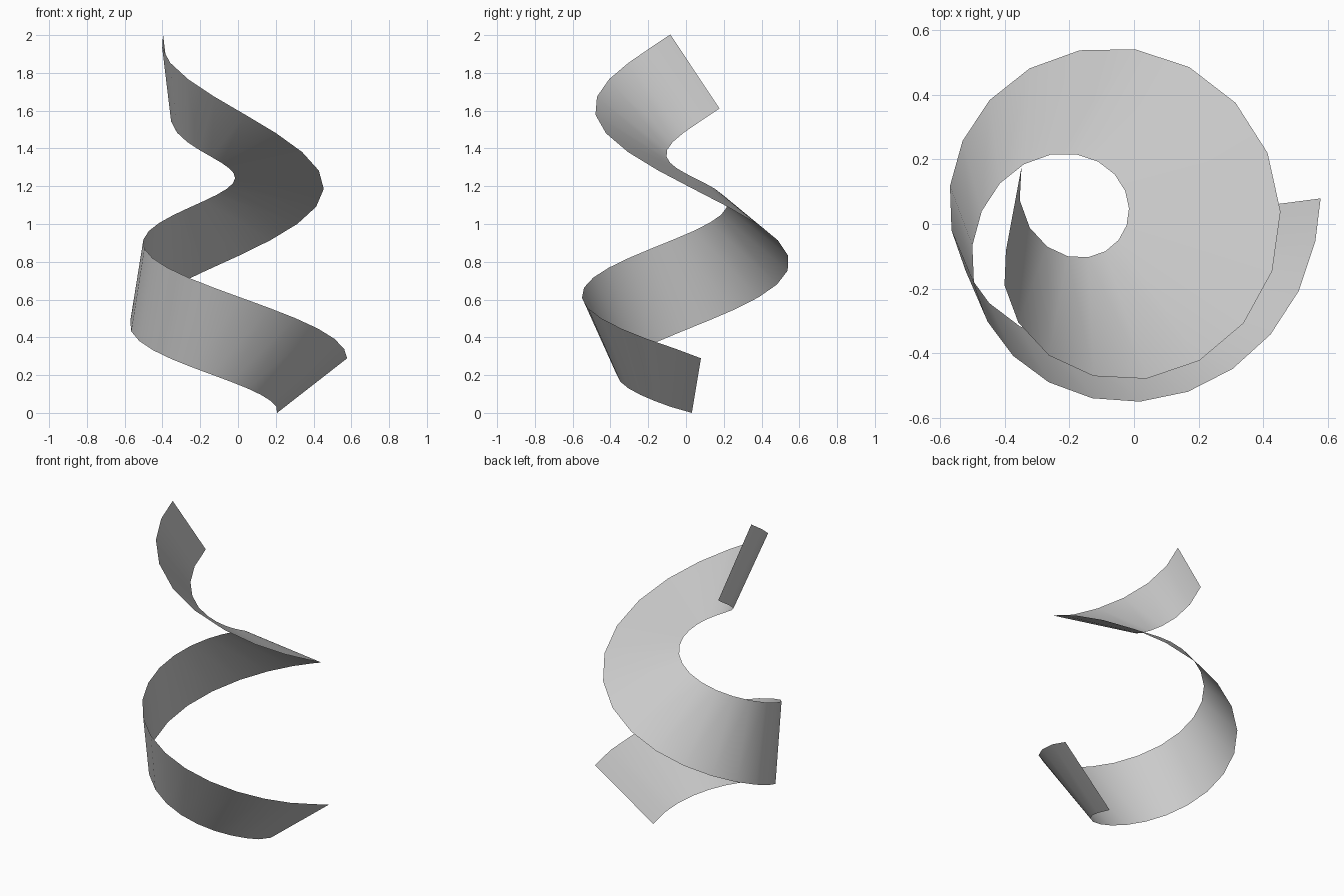
import bpy, bmesh, math
from mathutils import Vector

cube = bpy.data.objects.get("Cube")
if cube:
    bpy.data.objects.remove(cube, do_unlink=True)

SEGMENTS = 30
WIDTH = 0.473
START = math.radians(5.6)
CENTRE = Vector((-0.118, 0.005, 0))


def path(angle):
    """Centre line: a rising spiral, narrowing as it climbs clockwise."""
    t = angle / 360
    a = START - math.radians(angle)
    r = 0.513 - 0.19 * t + 0.016 * t * t
    z = 0.145 + 1.06 * t + 0.012 * t * t
    return CENTRE + Vector((r * math.cos(a), r * math.sin(a), z))


def cross_section(i):
    """The two edge points of the band, twisting about the centre line."""
    u = i / SEGMENTS
    angle = 415 * u + 140 * u * u
    t = angle / 360
    mid = path(angle)
    a = START - math.radians(angle)
    radial = Vector((math.cos(a), math.sin(a), 0))
    tangent = (path(angle + 0.5) - path(angle - 0.5)).normalized()
    radial = (radial - tangent * radial.dot(tangent)).normalized()
    up = radial.cross(tangent)
    if up.z < 0:
        up = -up
    twist = math.radians(38 + 100.9 * t + 31.9 * t * t)
    across = radial * math.cos(twist) + up * math.sin(twist)
    if i == 0:
        # square off the lower end
        across.y = 0.1
        across.normalize()
    return mid + across * WIDTH / 2, mid - across * WIDTH / 2


# Twisted band
bm = bmesh.new()
rows = [[bm.verts.new(p) for p in cross_section(i)] for i in range(SEGMENTS + 1)]
for (a, b), (c, d) in zip(rows, rows[1:]):
    bm.faces.new((a, b, d, c)).smooth = True
low = min(v.co.z for v in bm.verts)
bmesh.ops.translate(bm, verts=bm.verts, vec=(0, 0, -low))
mesh = bpy.data.meshes.new("spiral_ribbon")
bm.to_mesh(mesh)
bm.free()
ribbon = bpy.data.objects.new("spiral_ribbon", mesh)
bpy.context.collection.objects.link(ribbon)

# Plain grey
grey = bpy.data.materials.new("light_grey")
grey.use_nodes = True
colour = (0.6, 0.6, 0.6, 1)
grey.diffuse_color = colour
grey.node_tree.nodes["Principled BSDF"].inputs["Base Color"].default_value = colour
mesh.materials.append(grey)
